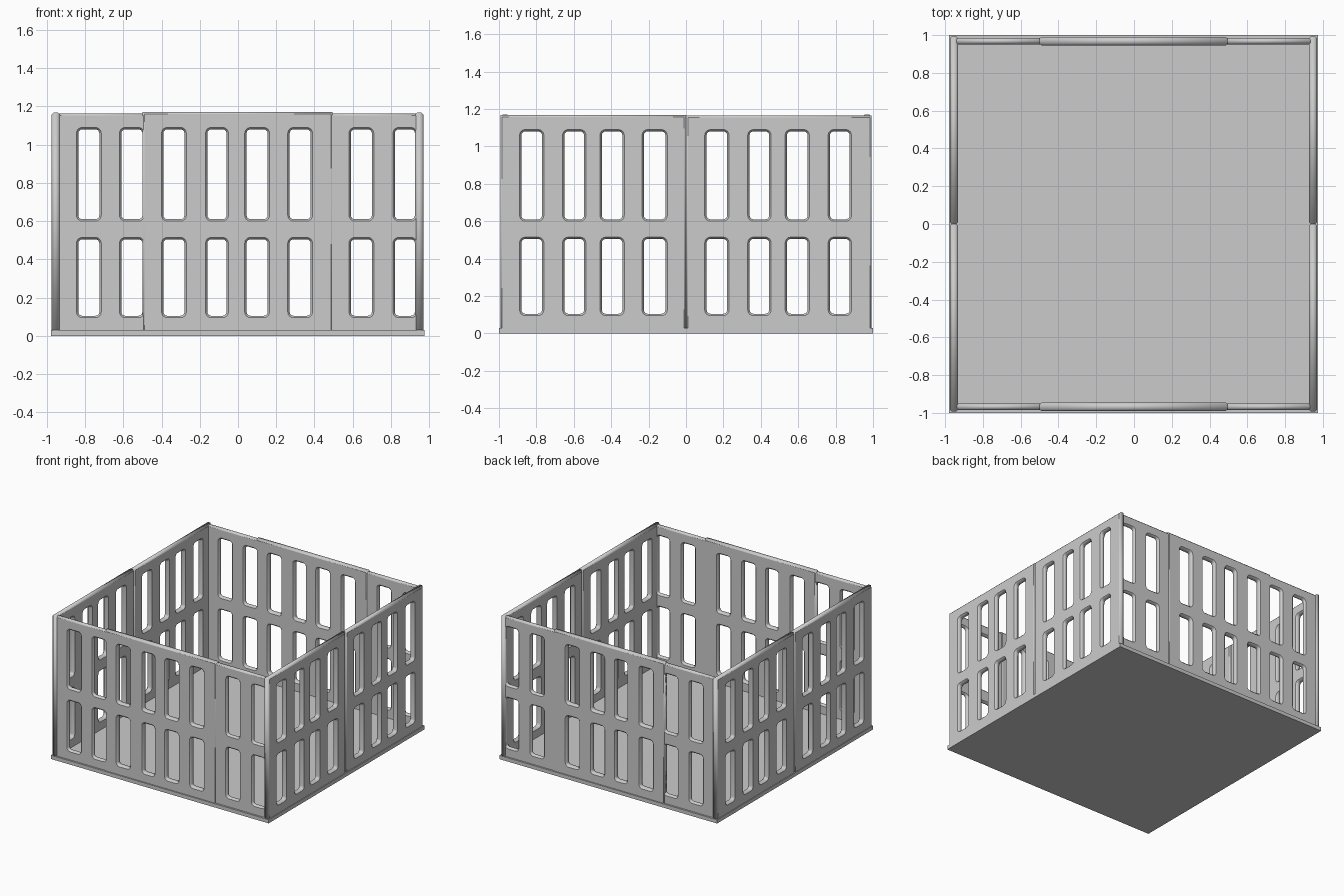
import bpy
from math import pi, cos, sin

if "Cube" in bpy.data.objects:
    bpy.data.objects.remove(bpy.data.objects["Cube"])

B = 0.01                                  # chamfer on panel edges and window rims
ROWS = [(0.095, 0.515), (0.60, 1.09)]     # window heights


def rect(u0, u1, v0, v1, r):
    """Rounded rectangle outline, plain when r is 0."""
    if r == 0:
        return [(u0, v0), (u1, v0), (u1, v1), (u0, v1)]
    corners = [(u1 - r, v1 - r), (u0 + r, v1 - r), (u0 + r, v0 + r), (u1 - r, v0 + r)]
    return [(cu + r * cos(pi / 2 * (q + k / 4)), cv + r * sin(pi / 2 * (q + k / 4)))
            for q, (cu, cv) in enumerate(corners) for k in range(5)]


def panel(name, u0, u1, top, windows, thick, loc, turn):
    """Upright pierced panel with chamfered rims."""
    curve = bpy.data.curves.new(name, 'CURVE')
    curve.dimensions = '2D'
    curve.fill_mode = 'BOTH'
    curve.extrude = thick / 2 - B
    curve.bevel_depth = B
    curve.bevel_resolution = 0
    loops = [rect(u0 + B, u1 - B, 0.02 + B, top - B, 0)]
    loops += [rect(a, b, lo, hi, 0.03) for a, b in windows for lo, hi in ROWS]
    for pts in loops:
        s = curve.splines.new('POLY')
        s.points.add(len(pts) - 1)
        for p, (u, v) in zip(s.points, pts):
            p.co = (u, v, 0, 1)
        s.use_cyclic_u = True
    ob = bpy.data.objects.new(name, curve)
    bpy.context.collection.objects.link(ob)
    ob.location = loc
    ob.rotation_euler = (pi / 2, 0, turn)
    bpy.ops.object.select_all(action='DESELECT')
    ob.select_set(True)
    bpy.context.view_layer.objects.active = ob
    bpy.ops.object.convert(target='MESH')


# floor plate
bpy.ops.mesh.primitive_cube_add(size=1, location=(-0.002, 0, 0.015))
floor = bpy.context.object
floor.name = "floor"
floor.scale = (1.954, 2.0, 0.03)

# front and back walls: a thicker centre panel overlapping two half panels
centre = [(-0.40, -0.27), (-0.17, -0.05), (0.035, 0.165), (0.26, 0.39)]
left = [(-0.845, -0.715), (-0.62, -0.49)]
right = [(0.58, 0.71), (0.81, 0.935)]
for side, y in (("front", -0.968), ("back", 0.968)):
    panel(side + "_centre_panel", -0.5, 0.495, 1.17, centre, 0.045, (0, y, 0), 0)
    panel(side + "_left_panel", -0.96, -0.45, 1.163, left, 0.035, (0, y, 0), 0)
    panel(side + "_right_panel", 0.45, 0.96, 1.163, right, 0.035, (0, y, 0), 0)

# side walls: two full panels each
near = [(-0.89, -0.76), (-0.66, -0.535), (-0.46, -0.33), (-0.235, -0.10)]
far = [(0.10, 0.23), (0.33, 0.455), (0.53, 0.66), (0.76, 0.885)]
for side, x in (("left", -0.953), ("right", 0.948)):
    panel(side + "_wall_near_panel", -0.993, 0, 1.168, near, 0.042, (x, 0, 0), pi / 2)
    panel(side + "_wall_far_panel", 0, 0.993, 1.165, far, 0.042, (x, 0, 0), pi / 2)
